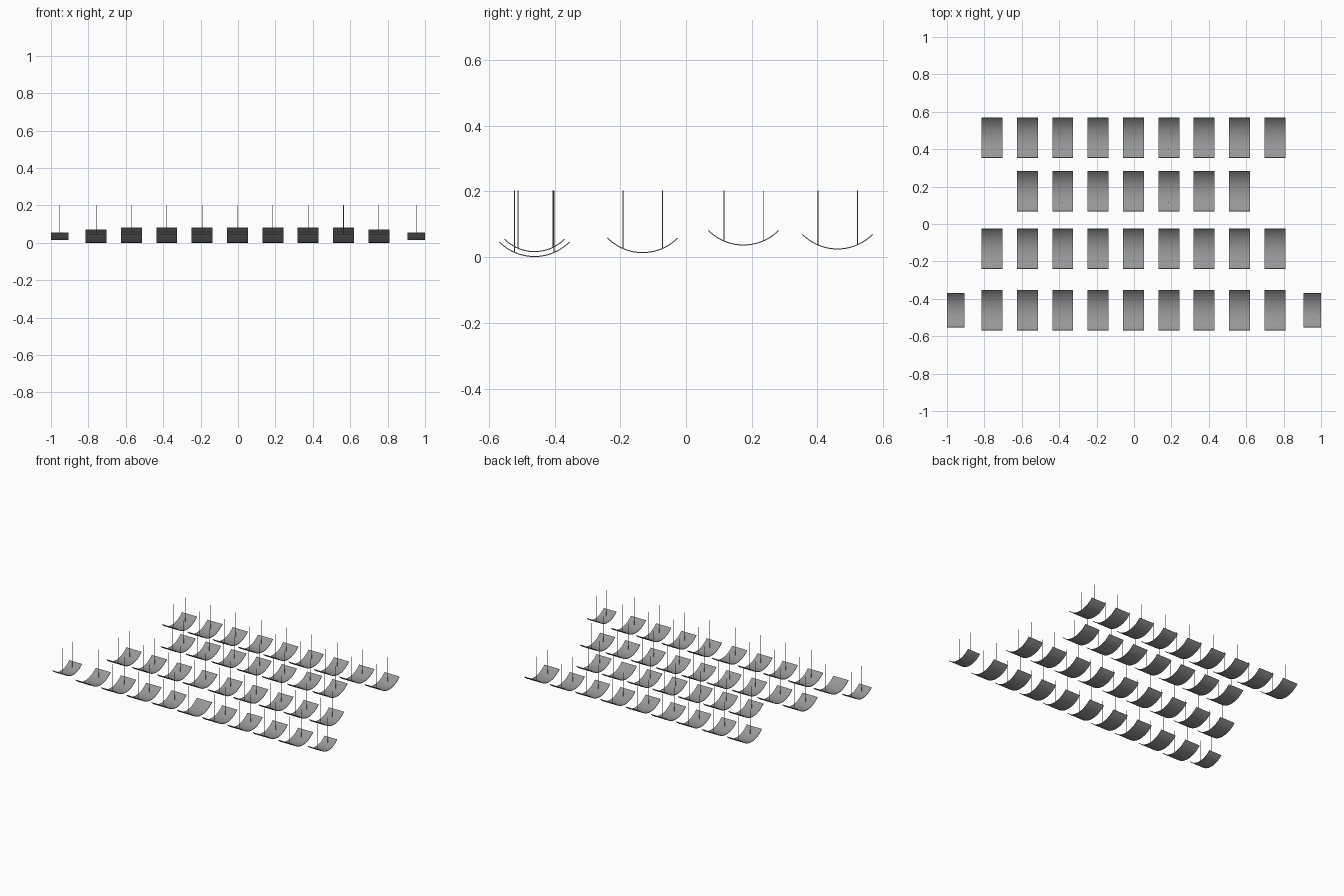
import bpy, bmesh, math

if "Cube" in bpy.data.objects:
    bpy.data.objects.remove(bpy.data.objects["Cube"])

THICK = 0.003
WIRE_TOP = 0.202
WIRE_RADIUS = 0.0015
PITCH = 0.189

grey = bpy.data.materials.new("dark_grey")
grey.diffuse_color = (0.31, 0.31, 0.31, 1)
grey.use_nodes = True
grey.node_tree.nodes["Principled BSDF"].inputs["Base Color"].default_value = grey.diffuse_color


def make_object(name, bm):
    bmesh.ops.recalc_face_normals(bm, faces=bm.faces)
    mesh = bpy.data.meshes.new(name)
    bm.to_mesh(mesh)
    bm.free()
    mesh.materials.append(grey)
    ob = bpy.data.objects.new(name, mesh)
    bpy.context.collection.objects.link(ob)
    bpy.ops.object.select_all(action='DESELECT')
    ob.select_set(True)
    bpy.context.view_layer.objects.active = ob
    bpy.ops.object.shade_smooth_by_angle(angle=math.radians(30))
    return ob


def panel(x, y, z, width, chord, sag, wires, n=20):
    """Upward-curving sheet: an arc profile extruded along x."""
    r = ((chord / 2) ** 2 + sag ** 2) / (2 * sag)
    half = math.asin(chord / 2 / r)
    angles = [-half + 2 * half * i / n for i in range(n + 1)]
    centre = z + r
    outline = [(y + r * math.sin(a), centre - r * math.cos(a)) for a in angles]
    ri = r - THICK
    outline += [(y + ri * math.sin(a), centre - ri * math.cos(a)) for a in reversed(angles)]
    bm = bmesh.new()
    m = len(outline)
    left, right = [[bm.verts.new((x + s * width / 2, py, pz)) for py, pz in outline]
                   for s in (-1, 1)]
    for i in range(m):
        j = (i + 1) % m
        bm.faces.new((left[i], left[j], right[j], right[i]))
    for side in (left, right):
        for i in range(n):
            bm.faces.new((side[i], side[i + 1], side[m - 2 - i], side[m - 1 - i]))
    make_object("curved_panel", bm)

    # pair of suspension wires rising from the panel
    for off in wires:
        foot = centre - math.sqrt(ri * ri - off * off) - THICK / 2
        bm = bmesh.new()
        bmesh.ops.create_cone(bm, cap_ends=True, segments=8, radius1=WIRE_RADIUS,
                              radius2=WIRE_RADIUS, depth=WIRE_TOP - foot)
        bmesh.ops.translate(bm, verts=bm.verts, vec=(x, y + off, (WIRE_TOP + foot) / 2))
        make_object("suspension_wire", bm)


# rows of large panels: count, centre y, bottom z
for count, y, z in ((9, -0.461, 0.0), (9, -0.132, 0.012), (7, 0.175, 0.035), (9, 0.461, 0.023)):
    for i in range(count):
        panel(-0.003 + (i - (count - 1) / 2) * PITCH, y, z, 0.112, 0.216, 0.045,
              (-0.06, 0.06))

# small panels at both ends of the front row
for s in (-1, 1):
    panel(s * 0.953, -0.461, 0.015, 0.094, 0.184, 0.038, (-0.05, 0.057))
